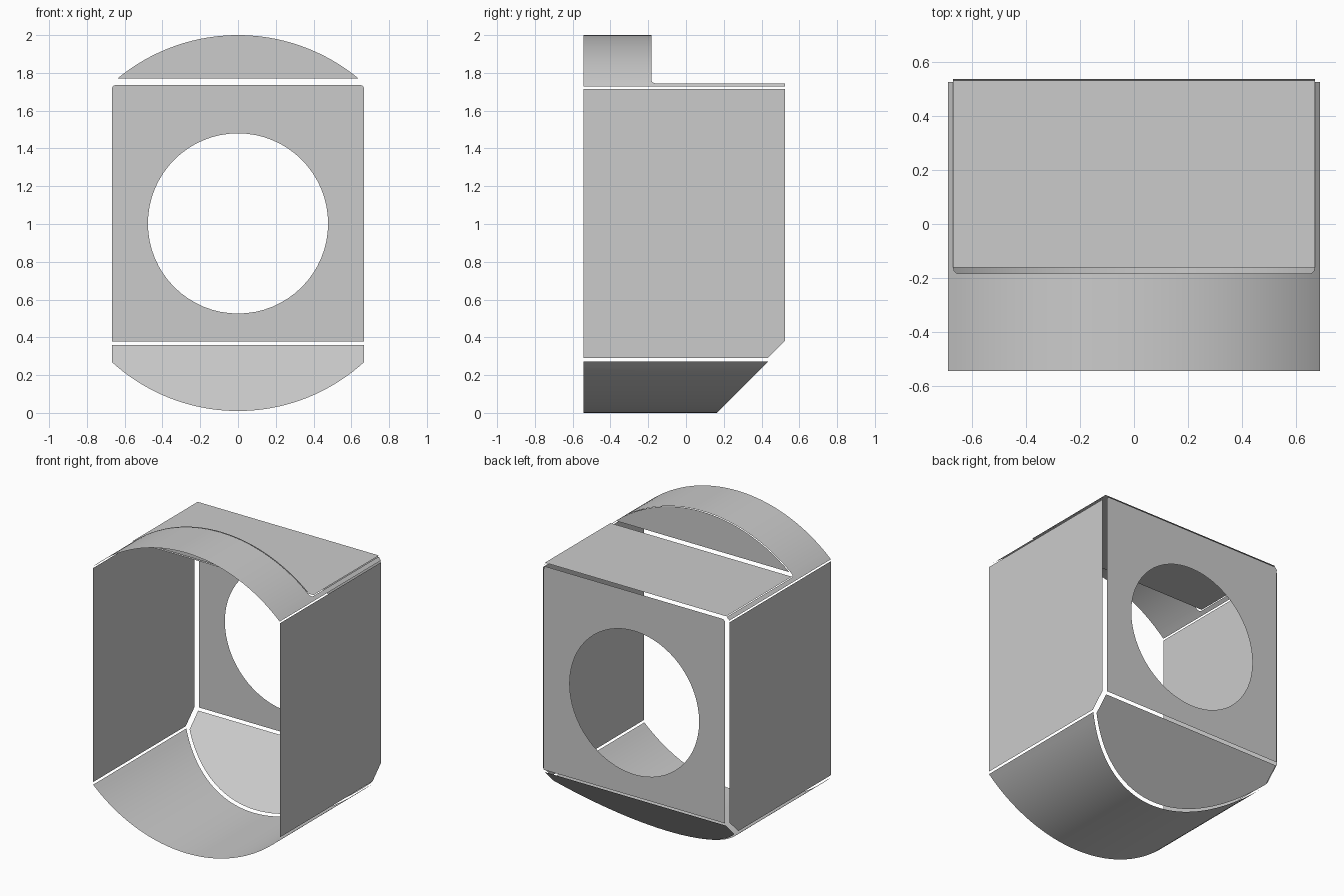
import bpy, bmesh, math

if "Cube" in bpy.data.objects:
    bpy.data.objects.remove(bpy.data.objects["Cube"], do_unlink=True)

grey = bpy.data.materials.new("light grey")
grey.use_nodes = True
grey.diffuse_color = (0.6, 0.6, 0.6, 1)
grey.node_tree.nodes["Principled BSDF"].inputs["Base Color"].default_value = (0.6, 0.6, 0.6, 1)

FRONT, BACK = -0.543, 0.543   # depth limits
SIDE = 0.688                  # side wall position
INNER = 0.668                 # half width of the inset panels
MID = 1.0                     # height of the shell axis
ROOF = 1.752                  # flat roof height


def finish(name, bm, smooth=False):
    bmesh.ops.remove_doubles(bm, verts=bm.verts, dist=1e-5)
    mesh = bpy.data.meshes.new(name)
    bm.to_mesh(mesh)
    bm.free()
    obj = bpy.data.objects.new(name, mesh)
    bpy.context.collection.objects.link(obj)
    mesh.materials.append(grey)
    for p in mesh.polygons:
        p.use_smooth = smooth
    return obj


def sheet(name, points, place):
    """Flat panel from a 2D outline; place maps 2D to 3D."""
    bm = bmesh.new()
    bm.faces.new([bm.verts.new(place(*p)) for p in points])
    return finish(name, bm)


def arc(cx, cy, r, a0, a1, n):
    return [(cx + r * math.cos(a0 + (a1 - a0) * i / n),
             cy + r * math.sin(a0 + (a1 - a0) * i / n)) for i in range(n + 1)]


def shell(bm, x0, x1, n, sign, end):
    """Strip of the round shell between x0 and x1, running back to end(x, z)."""
    a0, a1 = math.asin(x0), math.asin(x1)
    rows = []
    for i in range(n + 1):
        a = a0 + (a1 - a0) * i / n
        x, z = math.sin(a), MID + sign * math.cos(a)
        rows.append((bm.verts.new((x, FRONT, z)), bm.verts.new((x, end(x, z), z))))
    for (a, b), (c, d) in zip(rows, rows[1:]):
        bm.faces.new((a, c, d, b) if sign > 0 else (a, b, d, c))


# Side walls with a cut lower back corner
wall = [(FRONT, 0.29), (0.433, 0.29), (0.523, 0.38), (0.523, 1.715), (FRONT, 1.715)]
for name, s in (("left_wall", 1), ("right_wall", -1)):
    sheet(name, wall[::s], lambda y, z: (s * SIDE, y, z))

# Curved floor, cut on the slope at the back
bm = bmesh.new()
shell(bm, -0.687, 0.687, 40, -1, lambda x, z: z + 0.164)
finish("curved_floor", bm, True)

# Curved roof: front hood, rounded notch corners, thin side rails
STEP, R = -0.183, 0.02
NOTCH = 0.667
bm = bmesh.new()
shell(bm, -NOTCH + R, NOTCH - R, 40, 1, lambda x, z: STEP)


def corner(x, z):
    t = min(1, (abs(x) - NOTCH + R) / R)
    return STEP + R * (1 - math.sqrt(max(0, 1 - t * t)))


for s in (-1, 1):
    for a, b, n, end in ((NOTCH - R, NOTCH, 6, corner),
                         (NOTCH, 0.687, 2, lambda x, z: 0.524)):
        lo, hi = sorted((s * a, s * b))
        shell(bm, lo, hi, n, 1, end)
finish("curved_roof", bm, True)

# Flat roof panel
sheet("roof_panel", [(-INNER, -0.16), (INNER, -0.16), (INNER, 0.53), (-INNER, 0.53)],
      lambda x, y: (x, y, ROOF))

# Upright segment closing the hood
a = math.asin(0.769)
sheet("hood_back", arc(0, MID, 1.0, a, math.pi - a, 40), lambda x, z: (x, -0.175, z))

# Sloped panel at the lower back
a = math.acos(INNER / 0.99)
slope = [(INNER, 0.36), (-INNER, 0.36)] + arc(0, MID, 0.99, math.pi + a, 2 * math.pi - a, 40)
sheet("sloped_panel", slope, lambda x, z: (x, z + 0.175, z))

# Back panel with a round opening and rounded top corners
TOP = 1.735
outline = [(-INNER, 0.378), (INNER, 0.378)]
outline += arc(INNER - R, TOP - R, R, 0, math.pi / 2, 5)
outline += arc(-INNER + R, TOP - R, R, math.pi / 2, math.pi, 5)
hole = arc(0, 1.003, 0.477, 0, 2 * math.pi, 64)[:-1]
bm = bmesh.new()
for loop in (outline, hole):
    vs = [bm.verts.new((x, BACK, z)) for x, z in loop]
    for i, v in enumerate(vs):
        bm.edges.new((v, vs[(i + 1) % len(vs)]))
bmesh.ops.triangle_fill(bm, use_beauty=True, edges=bm.edges[:], normal=(0, 1, 0))
finish("back_panel", bm)
